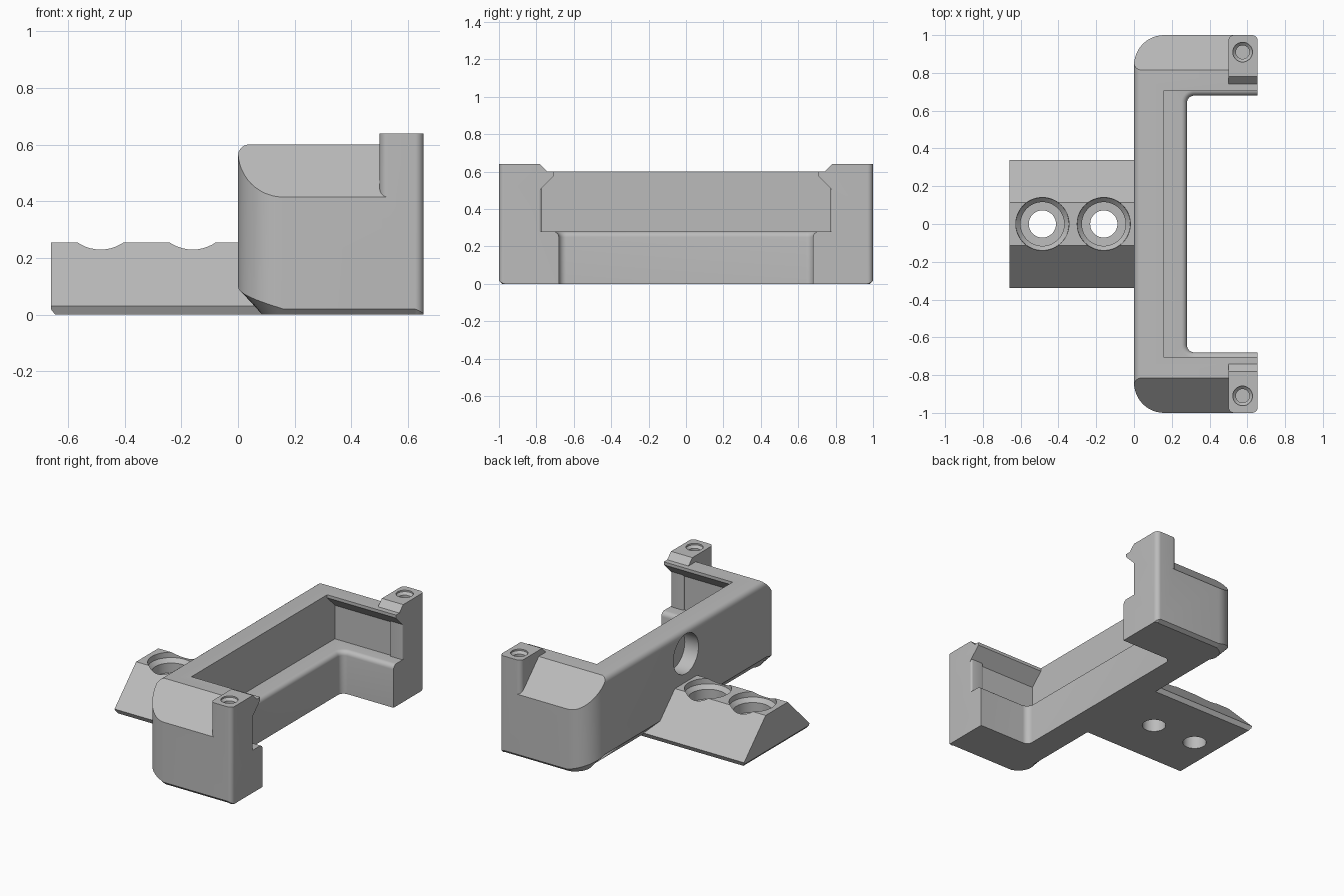
import bpy, bmesh, math
from mathutils import Vector

if "Cube" in bpy.data.objects:
    bpy.data.objects.remove(bpy.data.objects["Cube"], do_unlink=True)

grey = bpy.data.materials.new("plain grey")
grey.use_nodes = True
grey.diffuse_color = (0.5, 0.5, 0.5, 1)
grey.node_tree.nodes["Principled BSDF"].inputs["Base Color"].default_value = (0.5, 0.5, 0.5, 1)


def finish(name, bm):
    bmesh.ops.recalc_face_normals(bm, faces=bm.faces[:])
    mesh = bpy.data.meshes.new(name)
    bm.to_mesh(mesh)
    bm.free()
    obj = bpy.data.objects.new(name, mesh)
    bpy.context.collection.objects.link(obj)
    mesh.materials.append(grey)
    return obj


def loft(rings):
    """Closed solid through matching rings of points."""
    bm = bmesh.new()
    loops = [[bm.verts.new(p) for p in ring] for ring in rings]
    n = len(loops[0])
    for a, b in zip(loops, loops[1:]):
        for i in range(n):
            j = (i + 1) % n
            bm.faces.new((a[i], a[j], b[j], b[i]))
    bm.faces.new(loops[0][::-1])
    bm.faces.new(loops[-1])
    return bm


def prism_x(profile, x0, x1):
    return loft([[(x, y, z) for y, z in profile] for x in (x0, x1)])


def rounded(x0, x1, y0, y1, r_back, r_front, steps=12):
    """Rounded rectangle as (x, y, outward normal, corner, fraction)."""
    corners = [(x1 - r_front, y1 - r_front, r_front, 0), (x0 + r_back, y1 - r_back, r_back, 1),
               (x0 + r_back, y0 + r_back, r_back, 2), (x1 - r_front, y0 + r_front, r_front, 3)]
    out = []
    for cx, cy, r, k in corners:
        for i in range(steps + 1):
            a = math.radians(90) * (k + i / steps)
            n = Vector((math.cos(a), math.sin(a)))
            out.append((cx + r * n.x, cy + r * n.y, n, k, i / steps))
    return out


def turned(cx, cy, levels, steps=48):
    """Vertical round solid from (radius, height) pairs."""
    return loft([[(cx + r * math.cos(2 * math.pi * i / steps),
                   cy + r * math.sin(2 * math.pi * i / steps), z)
                  for i in range(steps)] for r, z in levels])


def trim(bm, point, normal):
    res = bmesh.ops.bisect_plane(bm, geom=bm.verts[:] + bm.edges[:] + bm.faces[:], dist=1e-5,
                                 plane_co=point, plane_no=normal, clear_outer=True)
    edges = [e for e in res["geom_cut"] if isinstance(e, bmesh.types.BMEdge)]
    bmesh.ops.edgeloop_fill(bm, edges=edges)


def combine(target, tool, operation):
    mod = target.modifiers.new("join", "BOOLEAN")
    mod.operation, mod.solver, mod.object = operation, "EXACT", tool
    bpy.context.view_layer.objects.active = target
    bpy.ops.object.modifier_apply(modifier=mod.name)
    bpy.data.objects.remove(tool, do_unlink=True)


def smooth(obj):
    bpy.ops.object.select_all(action="DESELECT")
    obj.select_set(True)
    bpy.context.view_layer.objects.active = obj
    bpy.ops.object.shade_smooth_by_angle(angle=math.radians(30))


# Outer block, with a bottom chamfer that shrinks around the corners
END = 0.655


def chamfer(k, t):
    return (0.02 * t, 0.1 * t + 0.02 * (1 - t), 0.1 * (1 - t) + 0.02 * t, 0.02 * (1 - t))[k]


outline = rounded(0, END, -1, 1, 0.16, 0.03)
bottom, middle, top = [], [], []
for x, y, n, k, t in outline:
    c = chamfer(k, t)
    bottom.append((x - n.x * c, y - n.y * c, 0))
    middle.append((x, y, max(c, 0.001)))
    top.append((x, y, 0.6))
bm = loft([bottom, middle, top])
for s in (-1, 1):
    trim(bm, (0.3, s * 0.815, 0.6), (0, s, 1))
for deg in (12, 32, 52, 72):
    a = math.radians(deg)
    n = Vector((-math.cos(a), 0, math.sin(a)))
    trim(bm, Vector((0.04, 0, 0.56)) + n * 0.04, n)
frame = finish("frame", bm)

# Screw posts at the ends of both arms
for s in (-1, 1):
    y0, y1 = sorted((s * 0.72, s))
    ring = rounded(0.5, END, y0, y1, 0.03, 0.03)
    bm = loft([[(p[0], p[1], z) for p in ring] for z in (0.3, 0.64)])
    trim(bm, (0.5, s * 0.78, 0.64), (0, -s, 1))
    trim(bm, (0.5, s * 0.74, 0.5), (0, -s, 0))
    combine(frame, finish("post", bm), "UNION")

# Upper pocket under the overhanging lips
half = [(0.785, 0.28), (0.785, 0.5), (0.705, 0.58), (0.705, 0.7)]
profile = half + [(-y, z) for y, z in reversed(half)]
combine(frame, finish("pocket_cutter", prism_x(profile, 0.155, 0.9)), "DIFFERENCE")

# Lower opening with a rounded ledge edge
levels = [(0, -0.1)]
for i in range(7):
    a = math.radians(15 * i)
    levels.append((0.03 * (1 - math.cos(a)), 0.25 + 0.03 * math.sin(a)))
levels.append((0.03, 0.32))
ring = rounded(0.28, 0.9, -0.68, 0.68, 0.04, 0.04)
bm = loft([[(x + n.x * d, y + n.y * d, z) for x, y, n, k, t in ring] for d, z in levels])
combine(frame, finish("opening_cutter", bm), "DIFFERENCE")

# Screw holes in the posts
for s in (-1, 1):
    bore = [(0.036, 0.42), (0.036, 0.615), (0.052, 0.63), (0.052, 0.7)]
    combine(frame, finish("bore", turned(0.575, s * 0.91, bore, 32)), "DIFFERENCE")

# Blind round pocket in the back wall
bm = turned(0, 0, [(0.13, -0.1), (0.13, 0.1)])
for v in bm.verts:
    v.co = Vector((v.co.z, v.co.y, v.co.x + 0.44))
combine(frame, finish("wall_pocket", bm), "DIFFERENCE")
smooth(frame)

# Small rounded ribs at the pocket ends
for s in (-1, 1):
    y0, y1 = sorted((s * 0.773, s * 0.82))
    ring = rounded(0.56, END - 0.001, y0, y1, 0.012, 0.012, 4)
    rib = finish("left_rib" if s > 0 else "right_rib",
                 loft([[(p[0], p[1], z) for p in ring] for z in (0.27, 0.52)]))
    smooth(rib)

# Mounting plate with sloped sides
half = [(0.325, 0), (0.34, 0.03), (0.115, 0.255)]
profile = half + [(-y, z) for y, z in reversed(half)]
bm = prism_x(profile, -0.66, 0.1)
trim(bm, (-0.645, 0, 0), (-1, 0, -0.8))
plate = finish("mounting_plate", bm)
# Keep the plate inside the wall where it meets the frame
combine(plate, finish("wall_clear", prism_x([(-0.5, 0.1), (0.5, 0.1), (0.5, 0.4), (-0.5, 0.4)], 0.002, 0.2)),
        "DIFFERENCE")

# Counterbored plate holes
for x in (-0.485, -0.16):
    hole = [(0.072, -0.1), (0.072, 0.13), (0.116, 0.131), (0.116, 0.195),
            (0.14, 0.22), (0.145, 0.4)]
    combine(plate, finish("plate_hole", turned(x, 0, hole)), "DIFFERENCE")
smooth(plate)
